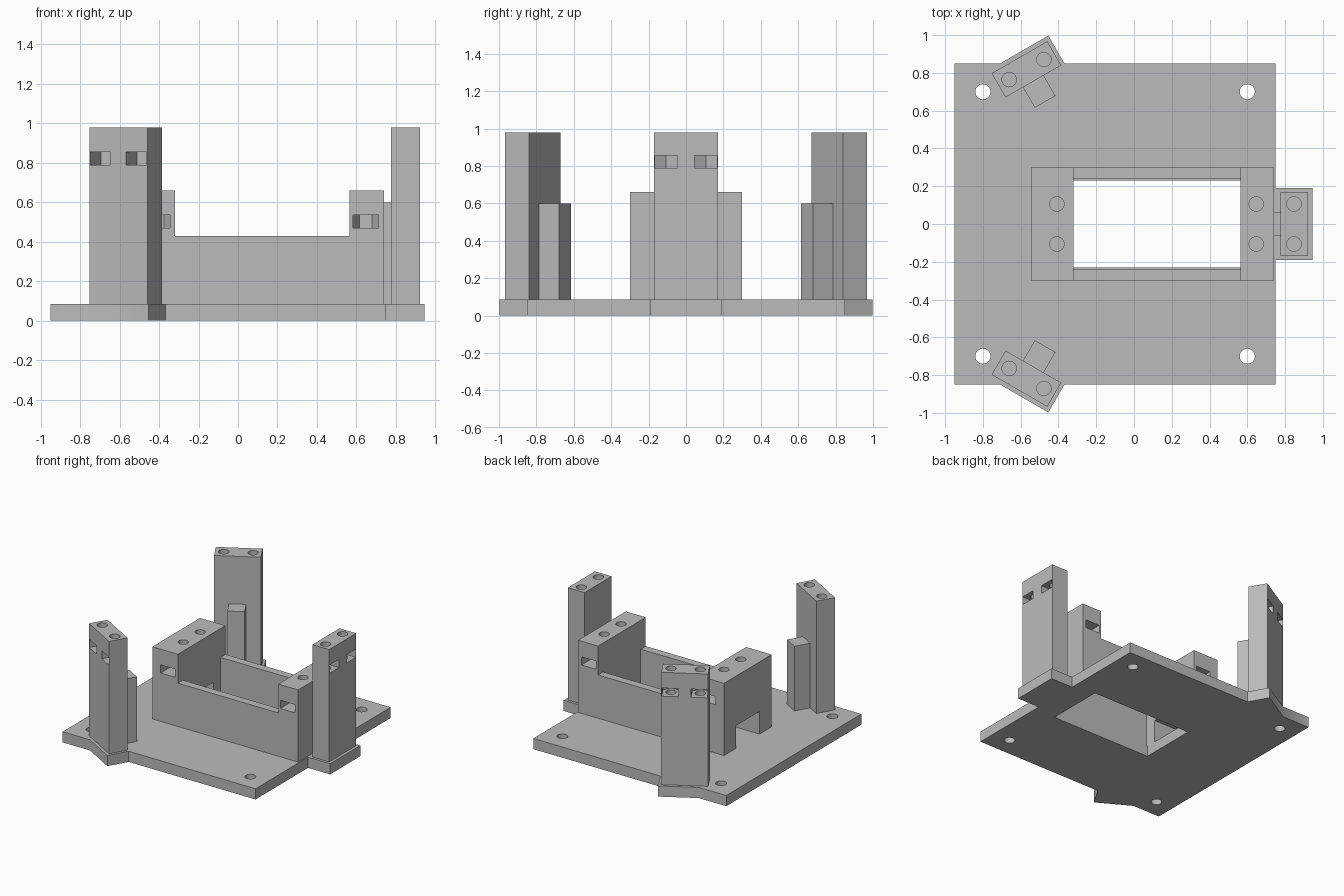
import bpy
import bmesh
from math import cos, sin, pi, radians
from mathutils import Matrix

default = bpy.data.objects.get("Cube")
if default:
    bpy.data.objects.remove(default)

grey = bpy.data.materials.new("plain grey")
grey.use_nodes = True
colour = (0.5, 0.5, 0.5, 1)
grey.diffuse_color = colour
grey.node_tree.nodes["Principled BSDF"].inputs["Base Color"].default_value = colour

PLATE_TOP = 0.085
BLOCK_TOP = 0.66
POST_TOP = 0.98
SCREW_Y = 0.106
SCREW_R = 0.038
HUB = Matrix.Translation((-0.097, 0, 0))


def prism(name, points, z0, z1):
    """Upright solid with the given outline."""
    bm = bmesh.new()
    face = bm.faces.new([bm.verts.new((x, y, z0)) for x, y in points])
    top = bmesh.ops.extrude_face_region(bm, geom=[face])["geom"]
    for v in top:
        if isinstance(v, bmesh.types.BMVert):
            v.co.z = z1
    bmesh.ops.recalc_face_normals(bm, faces=bm.faces)
    mesh = bpy.data.meshes.new(name)
    bm.to_mesh(mesh)
    bm.free()
    mesh.materials.append(grey)
    obj = bpy.data.objects.new(name, mesh)
    bpy.context.collection.objects.link(obj)
    return obj


def box(name, x0, x1, y0, y1, z0, z1):
    return prism(name, [(x0, y0), (x1, y0), (x1, y1), (x0, y1)], z0, z1)


def bore(x, y, z0, z1, r=SCREW_R):
    ring = [2 * pi * i / 32 for i in range(32)]
    return prism("bore_cutter", [(x + r * cos(a), y + r * sin(a)) for a in ring], z0, z1)


def combine(target, tools, operation):
    """Apply boolean tools one after another and remove them."""
    bpy.context.view_layer.objects.active = target
    for tool in tools:
        tool.hide_render = True
        mod = target.modifiers.new("cut", "BOOLEAN")
        mod.operation = operation
        mod.solver = "EXACT"
        mod.object = tool
        bpy.ops.object.modifier_apply(modifier=mod.name)
        bpy.data.objects.remove(tool)


def finish(obj):
    bpy.ops.object.select_all(action="DESELECT")
    obj.select_set(True)
    bpy.context.view_layer.objects.active = obj
    bpy.ops.object.shade_smooth_by_angle(angle=radians(30))


def spin(obj, degrees):
    obj.data.transform(HUB @ Matrix.Rotation(radians(degrees), 4, "Z") @ HUB.inverted())


# Base plate with three feet, a window and four screw holes
plate = box("base_plate", -0.95, 0.75, -0.85, 0.85, 0, PLATE_TOP)
feet = []
for angle in (0, 120, 240):
    foot = box("foot", 0.7, 0.945, -0.19, 0.19, 0, PLATE_TOP)
    spin(foot, angle)
    feet.append(foot)
combine(plate, feet, "UNION")
cuts = [box("window_cutter", -0.32, 0.565, -0.23, 0.23, -0.1, 0.2)]
cuts += [bore(x, y, -0.1, 0.2, 0.04) for x in (-0.8, 0.6) for y in (-0.7, 0.7)]
combine(plate, cuts, "DIFFERENCE")
finish(plate)

# Holder frame: two tall end blocks joined by low walls
frame = box("holder_frame", -0.545, 0.74, -0.3, 0.3, PLATE_TOP, BLOCK_TOP)
cuts = [
    box("opening_cutter", -0.32, 0.565, -0.237, 0.237, 0, 1),
    box("wall_cutter", -0.32, 0.565, -0.5, 0.5, 0.43, 1),
    box("tunnel_cutter", -0.7, -0.25, -0.147, 0.147, 0, 0.265),
]
r = 0.064
for x in (-0.408, 0.647):
    for side in (-1, 1):
        # Hexagonal nut pocket opening to the side, with a screw bore from the top
        half = [(r, 0.4), (r, SCREW_Y), (r / 2, SCREW_Y - 0.866 * r)]
        outline = [(x + px, side * py) for px, py in half]
        outline += [(x - px, side * py) for px, py in reversed(half)]
        cuts.append(prism("nut_cutter", outline, 0.47, 0.535))
        cuts.append(bore(x, side * SCREW_Y, 0.38, 1))
combine(frame, cuts, "DIFFERENCE")
finish(frame)

# Three tall posts around the hub, each with a short rib facing inward
r = 0.069
for name, angle, rib_start in (("left", 0, 0.735), ("back", 120, 0.65), ("front", 240, 0.65)):
    post = box(name + "_post", 0.775, 0.922, -0.17, 0.17, PLATE_TOP, POST_TOP)
    cuts = []
    for y in (-SCREW_Y, SCREW_Y):
        w = 0.866 * r
        x = 0.847
        outline = [(1.1, y - w), (1.1, y + w), (x - r / 2, y + w), (x - r, y), (x - r / 2, y - w)]
        cuts.append(prism("nut_cutter", outline, 0.79, 0.855))
        cuts.append(bore(x, y, 0.7, 1.2))
    combine(post, cuts, "DIFFERENCE")
    rib = box(name + "_rib", rib_start, 0.775, -0.063, 0.063, PLATE_TOP, 0.6)
    for part in (post, rib):
        spin(part, angle)
        finish(part)
